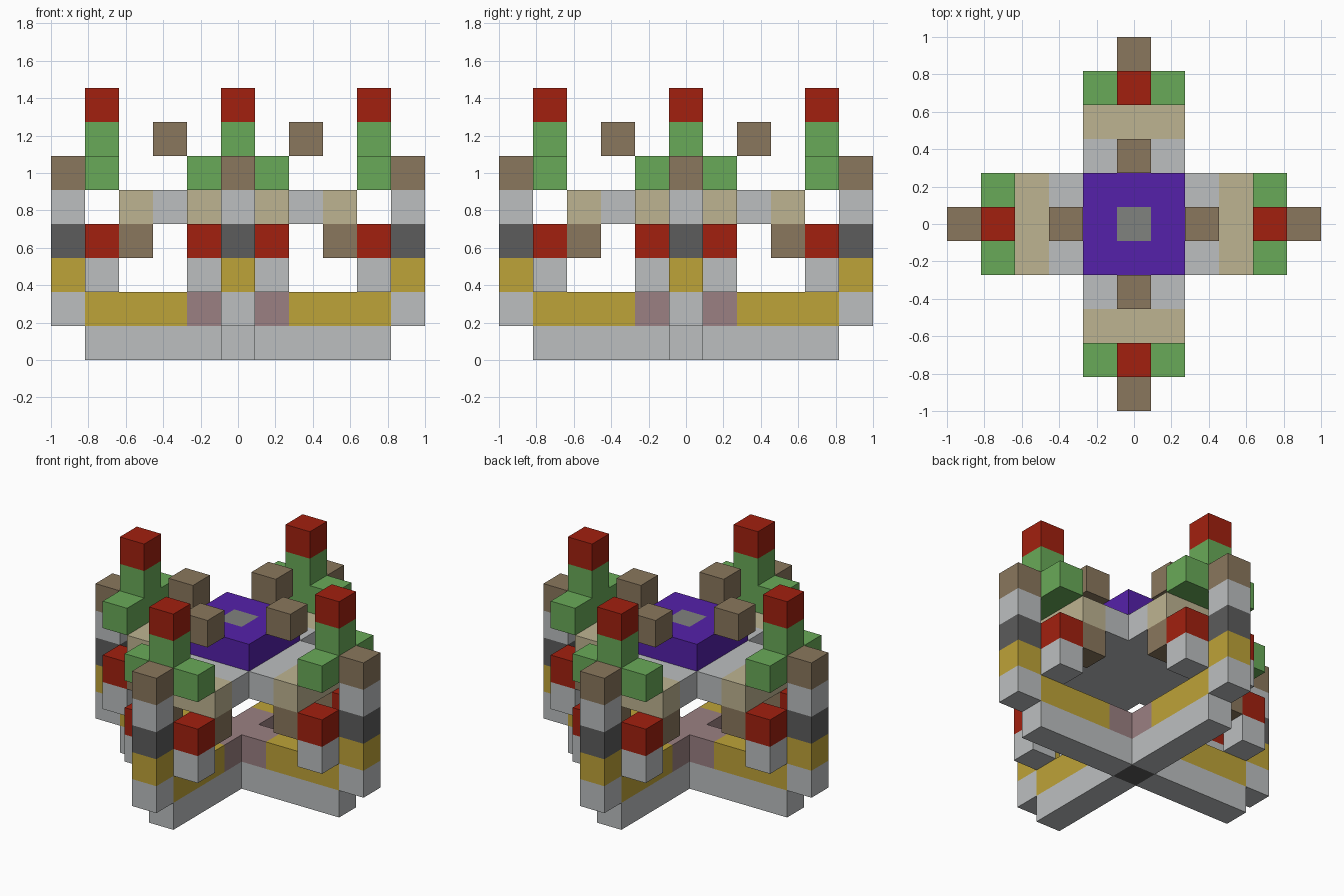
import bpy
import bmesh
from mathutils import Matrix, Vector

old = bpy.data.objects.get("Cube")
if old:
    bpy.data.objects.remove(old, do_unlink=True)

U = 2 / 11  # edge of one block


def linear(v):
    v /= 255
    return v / 12.92 if v <= 0.04045 else ((v + 0.055) / 1.055) ** 2.4


def material(name, rgb):
    col = tuple(linear(c) for c in rgb) + (1.0,)
    m = bpy.data.materials.new(name)
    m.use_nodes = True
    m.diffuse_color = col
    m.node_tree.nodes["Principled BSDF"].inputs["Base Color"].default_value = col
    return m


light = material("light grey", (188, 191, 192))
mid = material("mid grey", (128, 130, 126))
dark = material("dark grey", (92, 92, 92))
red = material("red", (162, 32, 15))
green = material("green", (105, 170, 88))
brown = material("brown", (138, 119, 93))
tan = material("tan", (190, 180, 145))
ochre = material("ochre", (190, 163, 56))
mauve = material("mauve", (155, 128, 130))
purple = material("purple", (85, 33, 170))


def blocks(name, mat, boxes, turns=4):
    """Boxes given as first and last cell on x, y, z, repeated round the z axis."""
    bm = bmesh.new()
    for x0, x1, y0, y1, z0, z1 in boxes:
        size = Vector((x1 - x0 + 1, y1 - y0 + 1, z1 - z0 + 1)) * U
        centre = Vector((x0 + x1, y0 + y1, z0 + z1 + 1)) * U / 2
        for t in range(turns):
            turn = Matrix.Rotation(t * 1.5707963, 4, "Z")
            bmesh.ops.create_cube(
                bm, size=1, matrix=turn @ Matrix.Translation(centre) @ Matrix.Diagonal(size.to_4d()))
    mesh = bpy.data.meshes.new(name)
    bm.to_mesh(mesh)
    bm.free()
    mesh.materials.append(mat)
    ob = bpy.data.objects.new(name, mesh)
    bpy.context.collection.objects.link(ob)


def pair(x, z, x1=None):
    """Two blocks either side of an arm."""
    return [(x, x, s, s, z, z) for s in (-1, 1)]


# Crossed base
blocks("base_arms", light, [(1, 4, 0, 0, 0, 0)])
blocks("base_hub", dark, [(0, 0, 0, 0, 0, 0)], 1)
blocks("lower_beams", ochre, [(2, 4, 0, 0, 1, 1)])
blocks("lower_beam_roots", mauve, [(1, 1, 0, 0, 1, 1)])
blocks("lower_hub", mauve, [(0, 0, 0, 0, 1, 1)], 1)

# End columns, in bands from the bottom up
for z, (label, mat) in enumerate([("foot", light), ("ochre_band", ochre), ("dark_band", dark),
                                  ("shaft", light), ("cap", brown)], start=1):
    blocks("column_" + label, mat, [(5, 5, 0, 0, z, z)])

# Blocks flanking each arm
blocks("side_block_bases", light, pair(4, 2))
blocks("side_block_tops", red, pair(4, 3))
blocks("roof_brackets", brown, pair(3, 3))

# Roof platform
blocks("roof_centre", light, [(-1, 1, -1, 1, 4, 4)], 1)
blocks("roof_arms", light, [(2, 2, -1, 1, 4, 4)])
blocks("roof_edges", tan, [(3, 3, -1, 1, 4, 4)])

# Towers at the ends of the roof
blocks("tower_bases", green, [(4, 4, -1, 1, 5, 5)])
blocks("tower_shafts", green, [(4, 4, 0, 0, 6, 6)])
blocks("tower_tops", red, [(4, 4, 0, 0, 7, 7)])

# Raised middle with its core and the loose blocks round it
blocks("centre_ring", purple, [(0, 1, 1, 1, 5, 5)])
blocks("centre_core", mid, [(0, 0, 0, 0, 5, 5)], 1)
blocks("floating_blocks", brown, [(2, 2, 0, 0, 6, 6)])
